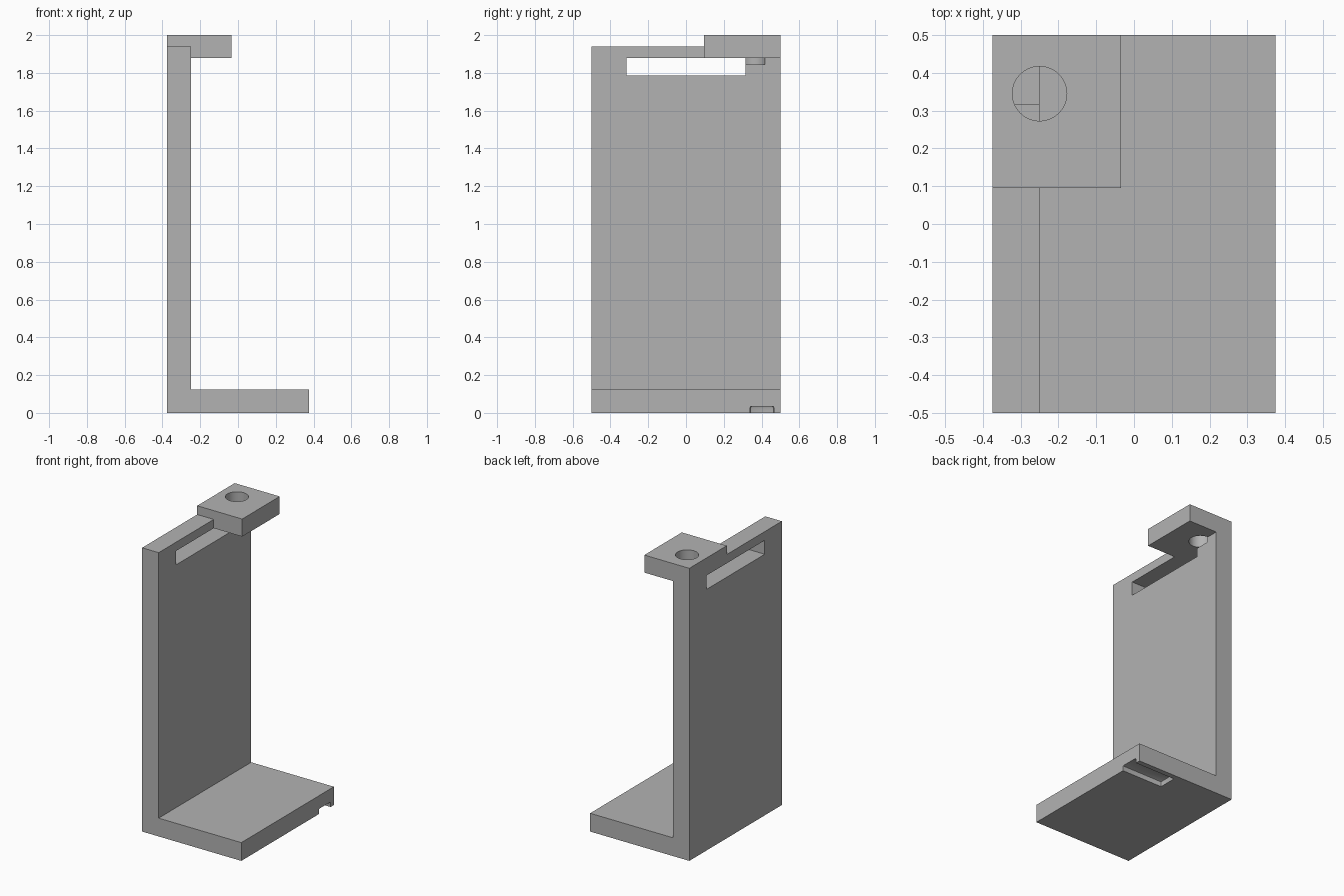
import bpy, bmesh
from mathutils import Matrix, Vector

default = bpy.data.objects.get("Cube")
if default:
    bpy.data.objects.remove(default, do_unlink=True)

grey = bpy.data.materials.new("light_grey")
grey.use_nodes = True
colour = (0.45, 0.45, 0.45, 1)
grey.diffuse_color = colour
grey.node_tree.nodes["Principled BSDF"].inputs["Base Color"].default_value = colour


def make_object(name, bm):
    bmesh.ops.recalc_face_normals(bm, faces=bm.faces[:])
    mesh = bpy.data.meshes.new(name)
    bm.to_mesh(mesh)
    bm.free()
    mesh.materials.append(grey)
    obj = bpy.data.objects.new(name, mesh)
    bpy.context.collection.objects.link(obj)
    return obj


def box(name, low, high):
    low, high = Vector(low), Vector(high)
    bm = bmesh.new()
    scale = Matrix.Diagonal((*(high - low), 1))
    bmesh.ops.create_cube(bm, size=1, matrix=Matrix.Translation((low + high) / 2) @ scale)
    return make_object(name, bm)


def cylinder(name, x, y, bottom, top, radius):
    bm = bmesh.new()
    bmesh.ops.create_cone(bm, cap_ends=True, segments=64, radius1=radius, radius2=radius,
                          depth=top - bottom,
                          matrix=Matrix.Translation((x, y, (top + bottom) / 2)))
    return make_object(name, bm)


# Bracket side profile: base foot, upright wall and top lip
left, wall, lip, right = -0.375, -0.25, -0.035, 0.375
profile = [(left, 0), (right, 0), (right, 0.125), (wall, 0.125),
           (wall, 1.88), (lip, 1.88), (lip, 2), (left, 2)]
bm = bmesh.new()
face = bm.faces.new([bm.verts.new((x, -0.5, z)) for x, z in profile])
extruded = bmesh.ops.extrude_face_region(bm, geom=[face])["geom"]
bmesh.ops.translate(bm, vec=(0, 1, 0),
                    verts=[v for v in extruded if isinstance(v, bmesh.types.BMVert)])
bracket = make_object("bracket", bm)

# Cutters: the lip stays only at the rear, with a wall slot and a foot notch
notch = box("foot_notch_cutter", (0.065, 0.34, -0.035), (0.5, 0.465, 0.035))
bevel = notch.modifiers.new("round", "BEVEL")
bevel.width, bevel.segments = 0.008, 2
cutters = [
    box("lip_front_cutter", (wall, -0.6, 1.7), (0.1, 0.095, 2.1)),
    box("wall_top_cutter", (-0.5, -0.6, 1.94), (0.1, 0.095, 2.1)),
    box("wall_slot_cutter", (-0.5, -0.315, 1.785), (wall + 0.001, 0.315, 1.88)),
    cylinder("lip_hole_cutter", wall, 0.345, 1.845, 2.1, 0.072),
    notch,
]
for cutter in cutters:
    cutter.hide_render = True
    cut = bracket.modifiers.new(cutter.name, "BOOLEAN")
    cut.operation, cut.solver, cut.object = "DIFFERENCE", "EXACT", cutter

# Apply the cuts and discard the cutters
bpy.context.view_layer.update()
graph = bpy.context.evaluated_depsgraph_get()
result = bpy.data.meshes.new_from_object(bracket.evaluated_get(graph))
bracket.modifiers.clear()
bracket.data = result
result.materials.clear()
result.materials.append(grey)
result.polygons.foreach_set("material_index", [0] * len(result.polygons))
for cutter in cutters:
    bpy.data.objects.remove(cutter, do_unlink=True)

# Smooth the hole wall, keep every other edge sharp
bpy.ops.object.select_all(action="DESELECT")
bracket.select_set(True)
bpy.context.view_layer.objects.active = bracket
bpy.ops.object.shade_smooth_by_angle()
